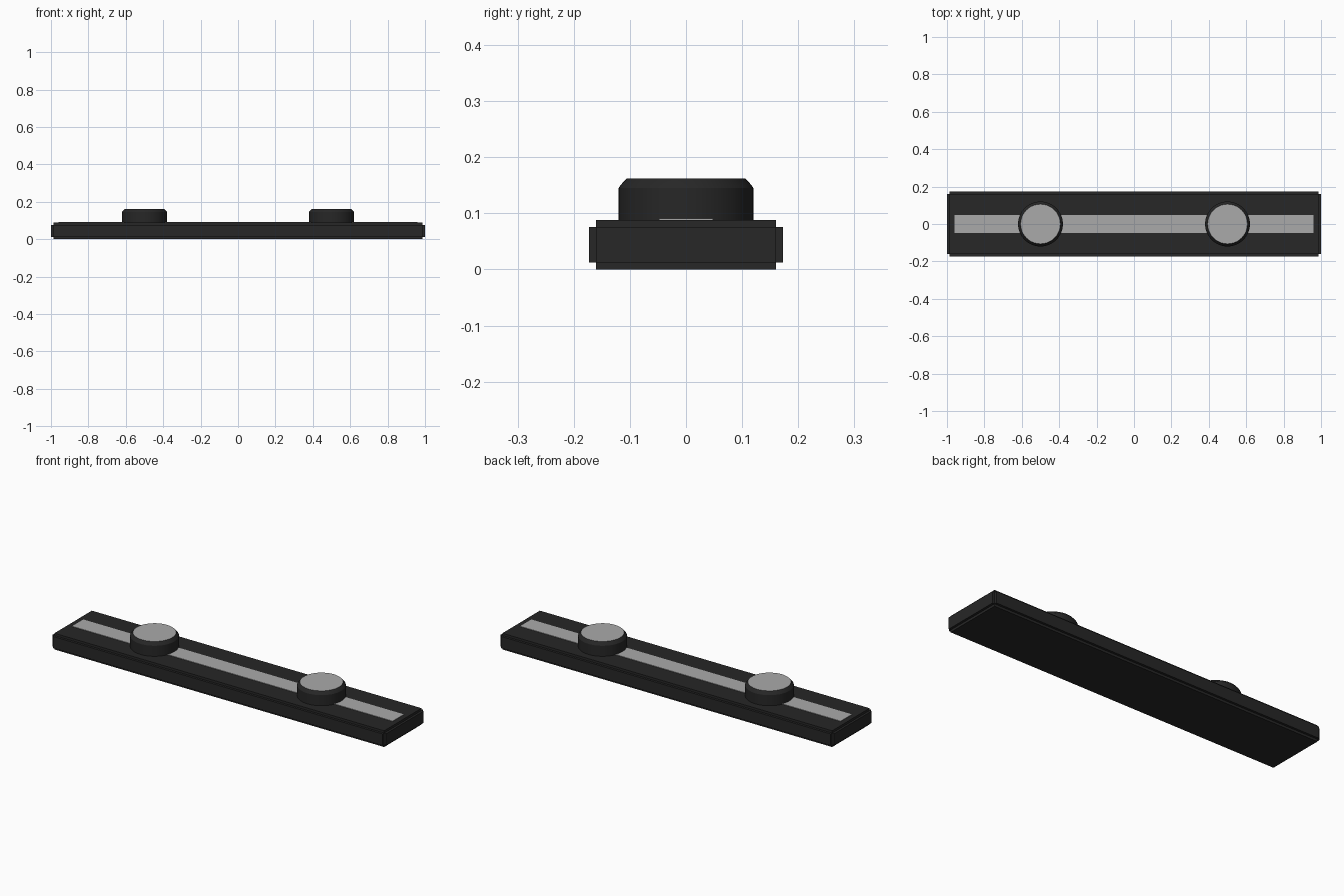
import bpy, bmesh, math
from mathutils import Vector

if "Cube" in bpy.data.objects:
    bpy.data.objects.remove(bpy.data.objects["Cube"])


def material(name, value):
    m = bpy.data.materials.new(name)
    m.diffuse_color = (value, value, value, 1)
    m.use_nodes = True
    m.node_tree.nodes["Principled BSDF"].inputs["Base Color"].default_value = m.diffuse_color
    return m


black = material("black", 0.02)
silver = material("silver", 0.4)


def finish(bm, name, mats):
    bmesh.ops.recalc_face_normals(bm, faces=bm.faces)
    mesh = bpy.data.meshes.new(name)
    bm.to_mesh(mesh)
    bm.free()
    ob = bpy.data.objects.new(name, mesh)
    bpy.context.collection.objects.link(ob)
    for m in mats:
        mesh.materials.append(m)
    return ob


def box(size, z):
    bm = bmesh.new()
    bmesh.ops.create_cube(bm, size=1)
    bmesh.ops.scale(bm, vec=size, verts=bm.verts)
    bmesh.ops.translate(bm, vec=(0, 0, z), verts=bm.verts)
    return bm


# Base bar: each side pushed outward, leaving stepped edges
STEP = 0.0125
bm = box((1.975, 0.32, 0.063), 0.044)
bm.normal_update()
for face in list(bm.faces):
    direction = face.normal.copy()
    top = bmesh.ops.extrude_face_region(bm, geom=[face])["geom"]
    verts = [g for g in top if isinstance(g, bmesh.types.BMVert)]
    bmesh.ops.translate(bm, vec=direction * STEP, verts=verts)
    if face.is_valid:
        bm.faces.remove(face)
finish(bm, "base_bar", [black])

# Light strip along the top
finish(box((1.92, 0.096, 0.004), 0.0885), "top_strip", [silver])


# Round knobs: turned profile with chamfered rim and light cap face
def knob(name, x):
    bm = bmesh.new()
    profile = [(0.12, 0.085), (0.12, 0.145), (0.117, 0.15), (0.106, 0.162)]
    n = 48
    rings = []
    for r, z in profile:
        rings.append([bm.verts.new((x + r * math.cos(2 * math.pi * i / n),
                                    r * math.sin(2 * math.pi * i / n), z))
                      for i in range(n)])
    for a, b in zip(rings, rings[1:]):
        for i in range(n):
            j = (i + 1) % n
            bm.faces.new((a[i], a[j], b[j], b[i])).smooth = True
    bm.faces.new(rings[0][::-1])
    bm.faces.new(rings[-1]).material_index = 1
    ob = finish(bm, name, [black, silver])
    bpy.ops.object.select_all(action='DESELECT')
    ob.select_set(True)
    bpy.context.view_layer.objects.active = ob
    bpy.ops.object.shade_smooth_by_angle(angle=math.radians(30))


knob("left_knob", -0.5)
knob("right_knob", 0.5)
